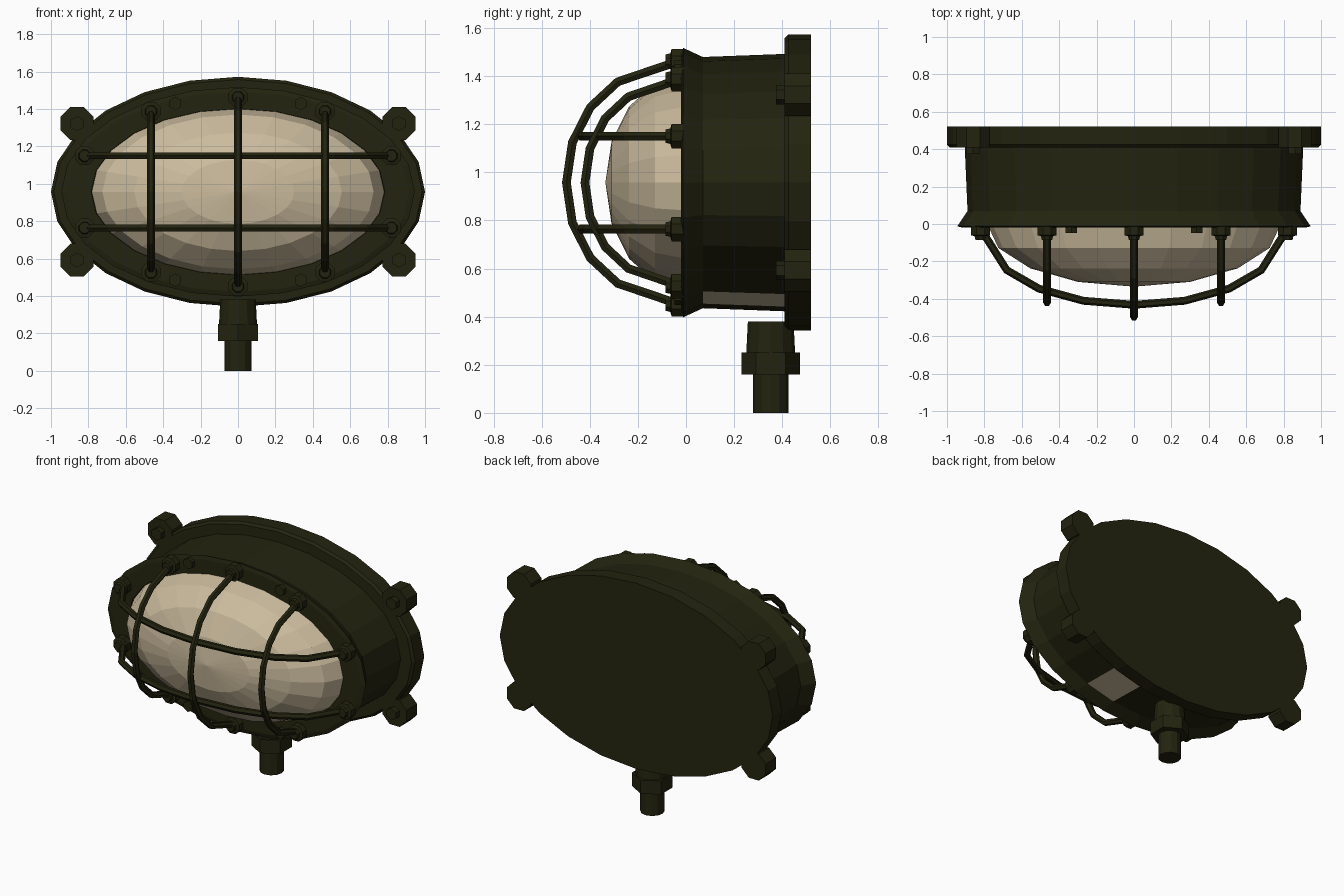
import bpy, bmesh
from math import sin, cos, pi

if "Cube" in bpy.data.objects:
    bpy.data.objects.remove(bpy.data.objects["Cube"])


def material(name, rgb):
    m = bpy.data.materials.new(name)
    m.use_nodes = True
    m.diffuse_color = (*rgb, 1)
    m.node_tree.nodes["Principled BSDF"].inputs["Base Color"].default_value = (*rgb, 1)
    return m


PAINT = material("dark olive paint", (0.017, 0.017, 0.005))
GLASS = material("cream glass", (0.6, 0.5, 0.34))
CZ = 0.957  # height of the lamp's centre


def loft(name, sections, sides, mats=(PAINT,), at=(0, 0, 0), axis="y", turn=0.0, rule=None):
    """Join elliptical rings (half width, half height, position along axis)."""
    bm = bmesh.new()
    rings = []
    for a, b, d in sections:
        ring = []
        for i in range(sides):
            t = 2 * pi * i / sides + turn
            u, v = a * sin(t), b * cos(t)
            co = (u, d, v) if axis == "y" else (u, v, d)
            ring.append(bm.verts.new([p + q for p, q in zip(co, at)]))
        rings.append(ring)
    for r, s in zip(rings, rings[1:]):
        for i in range(sides):
            j = (i + 1) % sides
            bm.faces.new((r[i], r[j], s[j], s[i]))
    bm.faces.new(rings[0])
    bm.faces.new(rings[-1])
    bmesh.ops.recalc_face_normals(bm, faces=bm.faces)
    if rule:
        for f in bm.faces:
            f.material_index = int(rule(f.calc_center_median()))
    me = bpy.data.meshes.new(name)
    bm.to_mesh(me)
    bm.free()
    for m in mats:
        me.materials.append(m)
    ob = bpy.data.objects.new(name, me)
    bpy.context.collection.objects.link(ob)
    return ob


def round_part(name, steps, sides, at, axis="y", turn=0.0):
    return loft(name, [(r, r, d) for r, d in steps], sides, at=at, axis=axis, turn=turn)


# Back plate and housing, with one pale panel underneath
loft("back_plate", [(0.985, 0.6, 0.41), (1, 0.615, 0.425), (1, 0.615, 0.52)], 24, at=(0, 0, CZ))
loft("housing",
     [(0.78, 0.44, 0), (0.785, 0.445, -0.02), (0.915, 0.535, -0.02), (0.945, 0.56, -0.012),
      (0.89, 0.522, 0.07), (0.905, 0.535, 0.415)],
     24, (PAINT, GLASS), (0, 0, CZ),
     rule=lambda c: 0.07 < c.y < 0.4 and 0.25 < c.x < 0.45 and c.z < CZ)

# Faceted glass dome
dome = [(0.785 * sin(t), 0.447 * sin(t), -0.335 * cos(t))
        for t in (pi / 2, 3 * pi / 8, pi / 4, pi / 8, 0.002)]
loft("glass_dome", dome, 24, (GLASS,), (0, 0, CZ))

# Mounting lugs with nuts, and flange bolts
for side, sx in (("left", 1), ("right", -1)):
    for level, sz in (("upper", 1), ("lower", -1)):
        tag = f"{level}_{side}"
        x, z = 0.86 * sx, CZ + 0.365 * sz
        round_part("lug_" + tag, [(0.095, 0.41), (0.095, 0.52)], 8, (x, 0, z), turn=pi / 8)
        round_part("lug_nut_" + tag, [(0.04, 0.375), (0.04, 0.42)], 6, (x, 0, z))
        round_part("flange_bolt_" + tag, [(0.036, -0.047), (0.036, 0)], 6,
                   (0.335 * sx, 0, CZ + 0.472 * sz))

# Guard bars: half of a flattened arch, mirrored to the other end
HALF = [(1, 0.06), (0.83, 0.57), (0.62, 0.8), (0.33, 0.95)]
ARCH = HALF + [(0, 1)] + [(-u, d) for u, d in reversed(HALF)]


def guard_bar(name, offset, span, depth, upright):
    def place(u):
        return (offset, CZ + u) if upright else (u, CZ + offset)

    cu = bpy.data.curves.new(name, "CURVE")
    cu.dimensions = "3D"
    cu.bevel_depth = 0.021
    cu.bevel_resolution = 1
    cu.use_fill_caps = True
    sp = cu.splines.new("POLY")
    sp.points.add(len(ARCH) - 1)
    for p, (u, d) in zip(sp.points, ARCH):
        x, z = place(u * span)
        p.co = (x, -d * depth, z, 1)
    sp.use_smooth = False
    cu.materials.append(PAINT)
    ob = bpy.data.objects.new(name, cu)
    bpy.context.collection.objects.link(ob)
    bpy.ops.object.select_all(action="DESELECT")
    ob.select_set(True)
    bpy.context.view_layer.objects.active = ob
    bpy.ops.object.convert(target="MESH")
    # Stepped feet on the flange
    for end, s in (("start", 1), ("end", -1)):
        x, z = place(s * span)
        round_part(f"{name}_foot_{end}",
                   [(0.055, -0.01), (0.055, -0.06), (0.035, -0.065), (0.03, -0.085)],
                   8, (x, 0, z), turn=pi / 8)


guard_bar("guard_upright_centre", 0, 0.505, 0.497, True)
for side, sx in (("left", 1), ("right", -1)):
    guard_bar("guard_upright_" + side, 0.465 * sx, 0.43, 0.42, True)
for level, sz in (("upper", 1), ("lower", -1)):
    guard_bar("guard_rail_" + level, 0.193 * sz, 0.82, 0.432, False)

# Cable gland below the housing
GLAND = (0, 0.352, 0)
round_part("gland_collar", [(0.102, 0.24), (0.095, 0.38)], 12, GLAND, "z")
round_part("gland_nut", [(0.122, 0.16), (0.122, 0.25)], 6, GLAND, "z")
round_part("gland_pipe", [(0.073, 0), (0.073, 0.17)], 12, GLAND, "z")
